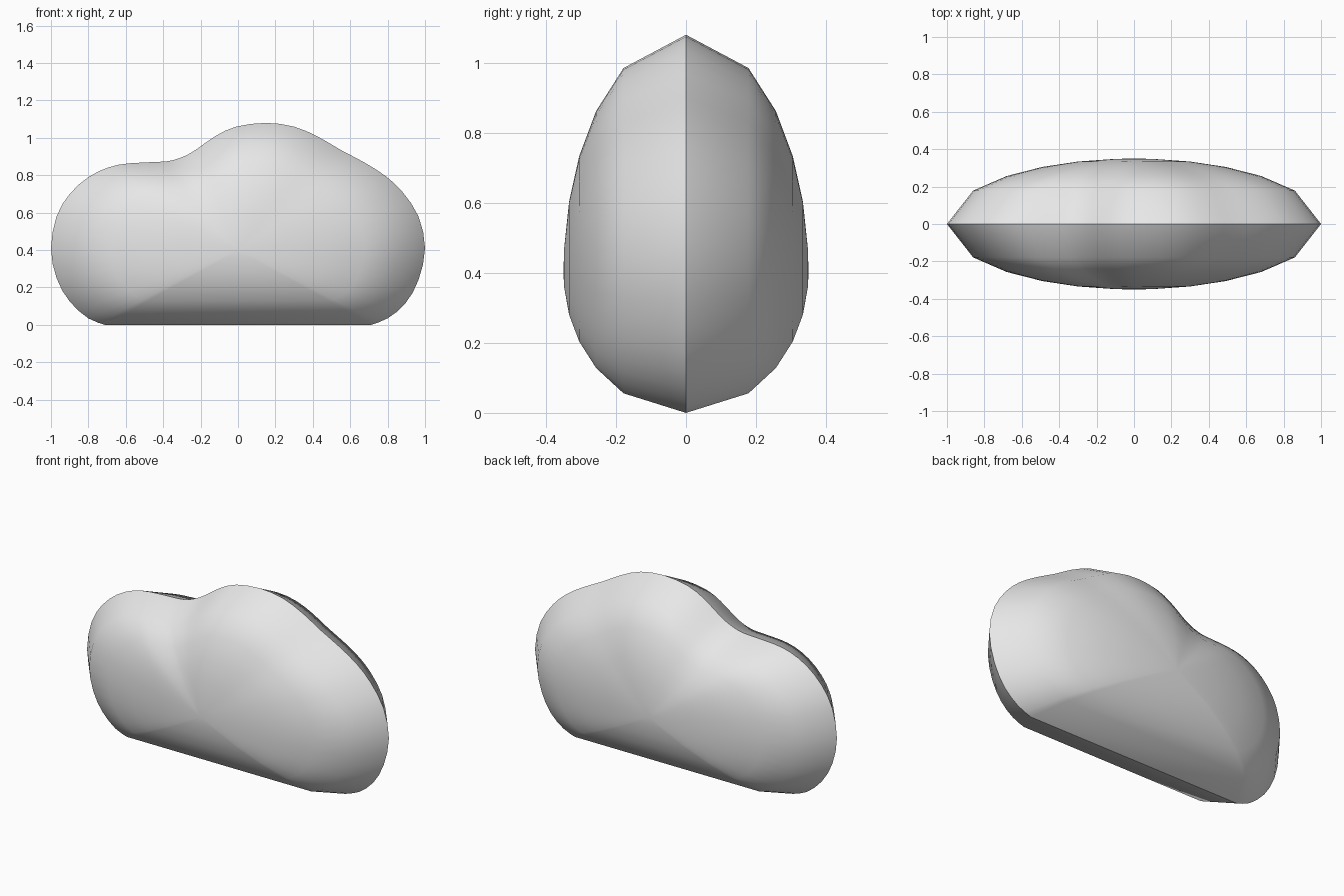
import bpy
import bmesh
from math import sqrt
from mathutils import Vector

default_cube = bpy.data.objects.get("Cube")
if default_cube:
    bpy.data.objects.remove(default_cube, do_unlink=True)

HALF_DEPTH = 0.35
CENTRE = Vector((0, 0.4))
RING_SCALES = (0.86, 0.68, 0.49, 0.3, 0.1)
STEPS = 2

# Puffy outline, clockwise from the left end of the flat base
OUTLINE = [Vector(p) for p in (
    (-.71, 0), (-.8, .035), (-.9, .125), (-.97, .25), (-1, .41),
    (-.97, .58), (-.9, .7), (-.8, .79), (-.69, .843), (-.58, .864),
    (-.42, .872), (-.35, .88), (-.28, .905), (-.22, .94), (-.12, 1.01),
    (-.01, 1.06), (.15, 1.08), (.3, 1.06), (.43, 1.005), (.55, .935),
    (.68, .866), (.79, .795), (.88, .71), (.965, .58), (1, .41),
    (.965, .24), (.895, .115), (.8, .035), (.71, 0))]


def smooth_outline(points):
    """Spline through the open outline; the base stays one straight edge."""
    result = []
    last = len(points) - 1
    for i in range(last):
        a, b = points[max(i - 1, 0)], points[i]
        c, d = points[i + 1], points[min(i + 2, last)]
        for step in range(STEPS):
            t = step / STEPS
            result.append(b + ((c - a) * t
                               + (2 * a - 5 * b + 4 * c - d) * t ** 2
                               + (3 * b - a - 3 * c + d) * t ** 3) / 2)
    result.append(points[last])
    return result


def make_material(name, colour):
    material = bpy.data.materials.new(name)
    material.use_nodes = True
    material.diffuse_color = colour
    shader = material.node_tree.nodes["Principled BSDF"]
    shader.inputs["Base Color"].default_value = colour
    return material


def add_half(bm, rim, outline, side):
    """Bulge one side of the cloud from the shared rim to its centre."""
    count = len(outline)
    previous = rim
    for scale in RING_SCALES:
        y = side * HALF_DEPTH * sqrt(1 - scale ** 2)
        ring = []
        for point in outline:
            p = CENTRE.lerp(point, scale)
            ring.append(bm.verts.new((p.x, y, p.y)))
        for i in range(count):
            j = (i + 1) % count
            bm.faces.new((previous[i], previous[j], ring[j], ring[i]))
        previous = ring
    tip = bm.verts.new((CENTRE.x, side * HALF_DEPTH, CENTRE.y))
    for i in range(count):
        bm.faces.new((previous[i], previous[(i + 1) % count], tip))


# Cloud body: two domed halves meeting at a sharp rim
outline = smooth_outline(OUTLINE)
bm = bmesh.new()
rim = [bm.verts.new((p.x, 0, p.y)) for p in outline]
for side in (-1, 1):
    add_half(bm, rim, outline, side)
bmesh.ops.recalc_face_normals(bm, faces=bm.faces)
for face in bm.faces:
    face.smooth = True
rim_verts = set(rim)
for edge in bm.edges:
    edge.smooth = not rim_verts.issuperset(edge.verts)

mesh = bpy.data.meshes.new("cloud")
bm.to_mesh(mesh)
bm.free()
mesh.materials.append(make_material("light grey", (0.8, 0.8, 0.8, 1)))
cloud = bpy.data.objects.new("cloud", mesh)
bpy.context.collection.objects.link(cloud)
